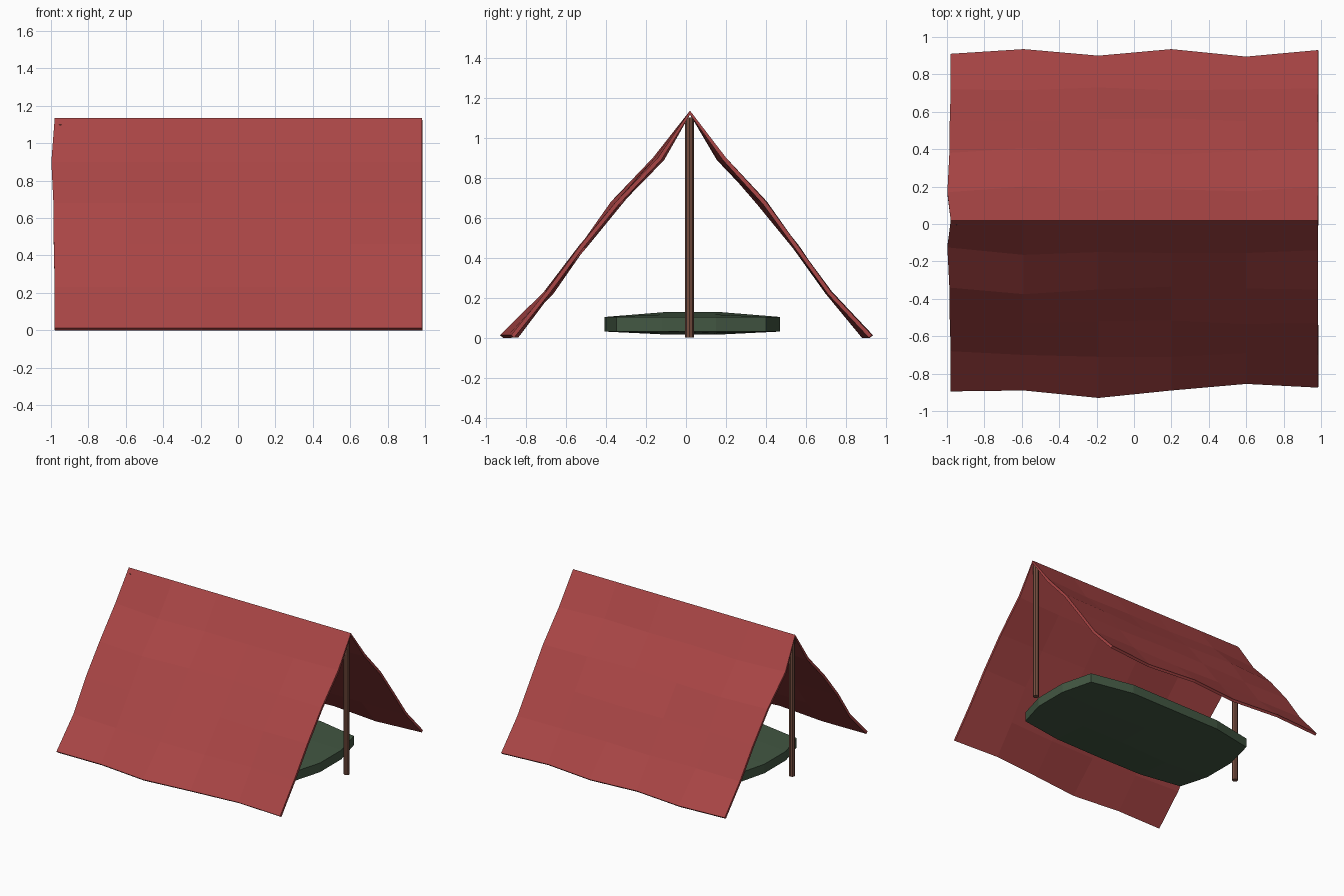
import bpy, bmesh, random

if "Cube" in bpy.data.objects:
    bpy.data.objects.remove(bpy.data.objects["Cube"])

random.seed(4)


def material(name, color):
    m = bpy.data.materials.new(name)
    m.diffuse_color = (*color, 1)
    m.use_nodes = True
    m.node_tree.nodes["Principled BSDF"].inputs["Base Color"].default_value = m.diffuse_color
    return m


def add_object(name, bm, mat):
    mesh = bpy.data.meshes.new(name)
    bm.to_mesh(mesh)
    bm.free()
    ob = bpy.data.objects.new(name, mesh)
    bpy.context.collection.objects.link(ob)
    mesh.materials.append(mat)
    return ob


def skin(bm, rows):
    for a, b in zip(rows, rows[1:]):
        for i in range(len(a) - 1):
            bm.faces.new((a[i], a[i + 1], b[i + 1], b[i]))


cloth = material("red_cloth", (0.40, 0.06, 0.06))
wood = material("brown_wood", (0.18, 0.075, 0.05))
padding = material("green_padding", (0.055, 0.095, 0.055))

# Canvas: one folded sheet, rows running from front hem over the ridge to back hem
xs = [-0.98, -0.59, -0.19, 0.20, 0.60, 0.985]
heights = [0.012, 0.23, 0.46, 0.68, 0.90]
left_edge = [-0.98, -0.98, -0.985, -0.987, -0.998]
front = [[-0.895, -0.89, -0.93, -0.89, -0.855, -0.875],
         [-0.68, -0.70, -0.71, -0.71, -0.69, -0.70],
         [-0.52, -0.53, -0.52, -0.515, -0.535, -0.53],
         [-0.34, -0.375, -0.35, -0.335, -0.345, -0.35],
         [-0.125, -0.165, -0.15, -0.155, -0.155, -0.14]]
back = [[0.91, 0.935, 0.90, 0.935, 0.895, 0.93],
        [0.72, 0.715, 0.73, 0.715, 0.72, 0.725],
        [0.56, 0.55, 0.56, 0.565, 0.55, 0.56],
        [0.38, 0.405, 0.39, 0.37, 0.39, 0.40],
        [0.17, 0.20, 0.18, 0.185, 0.175, 0.20]]
bm = bmesh.new()


def cloth_row(ys, z, x0):
    return [bm.verts.new((x, y, z)) for x, y in zip([x0] + xs[1:], ys)]


rows = [cloth_row(*r) for r in zip(front, heights, left_edge)]
rows.append(cloth_row([0.02] * 6, 1.135, -0.98))
rows += [cloth_row(*r) for r in reversed(list(zip(back, heights, left_edge)))]
skin(bm, rows)
canvas = add_object("canvas", bm, cloth)
thick = canvas.modifiers.new("thickness", "SOLIDIFY")
thick.thickness = 0.02
thick.offset = -1

# Tent poles just inside both ends
for name, x in (("left_pole", -0.95), ("right_pole", 0.95)):
    bpy.ops.mesh.primitive_cylinder_add(vertices=8, radius=0.022, depth=1.1,
                                        location=(x, 0.017, 0.55))
    pole = bpy.context.object
    pole.name = name
    pole.data.materials.append(wood)

# Sleeping mat: slab with cut corners and a lumpy middle
mat_x = [-0.80, -0.4, 0.0, 0.4, 0.81]
mat_y = [-0.40, -0.12, 0.15, 0.46]
bm = bmesh.new()
top, bottom = [], []
for j, y in enumerate(mat_y):
    top.append([])
    bottom.append([])
    for i, x in enumerate(mat_x):
        end, side = i in (0, 4), j in (0, 3)
        px, py = x, y
        if end and side:
            px, py = x * 0.92, y * 0.87
        elif not (end or side):
            px += random.uniform(-0.03, 0.03)
            py += random.uniform(-0.02, 0.02)
        elif side:
            py += random.uniform(-0.01, 0.015)
        puff = 0 if (end or side) else random.uniform(0.005, 0.03)
        top[j].append(bm.verts.new((px, py, 0.103 + puff)))
        bottom[j].append(bm.verts.new((px, py, 0.03 - puff * 0.6)))
skin(bm, top)
skin(bm, [list(reversed(r)) for r in bottom])


def rim(g):
    return (g[0] + [r[-1] for r in g[1:]] + g[-1][-2::-1]
            + [r[0] for r in g[-2:0:-1]])


t, b = rim(top), rim(bottom)
for k in range(len(t)):
    n = (k + 1) % len(t)
    bm.faces.new((b[k], b[n], t[n], t[k]))
bmesh.ops.recalc_face_normals(bm, faces=bm.faces)
add_object("sleeping_mat", bm, padding)
